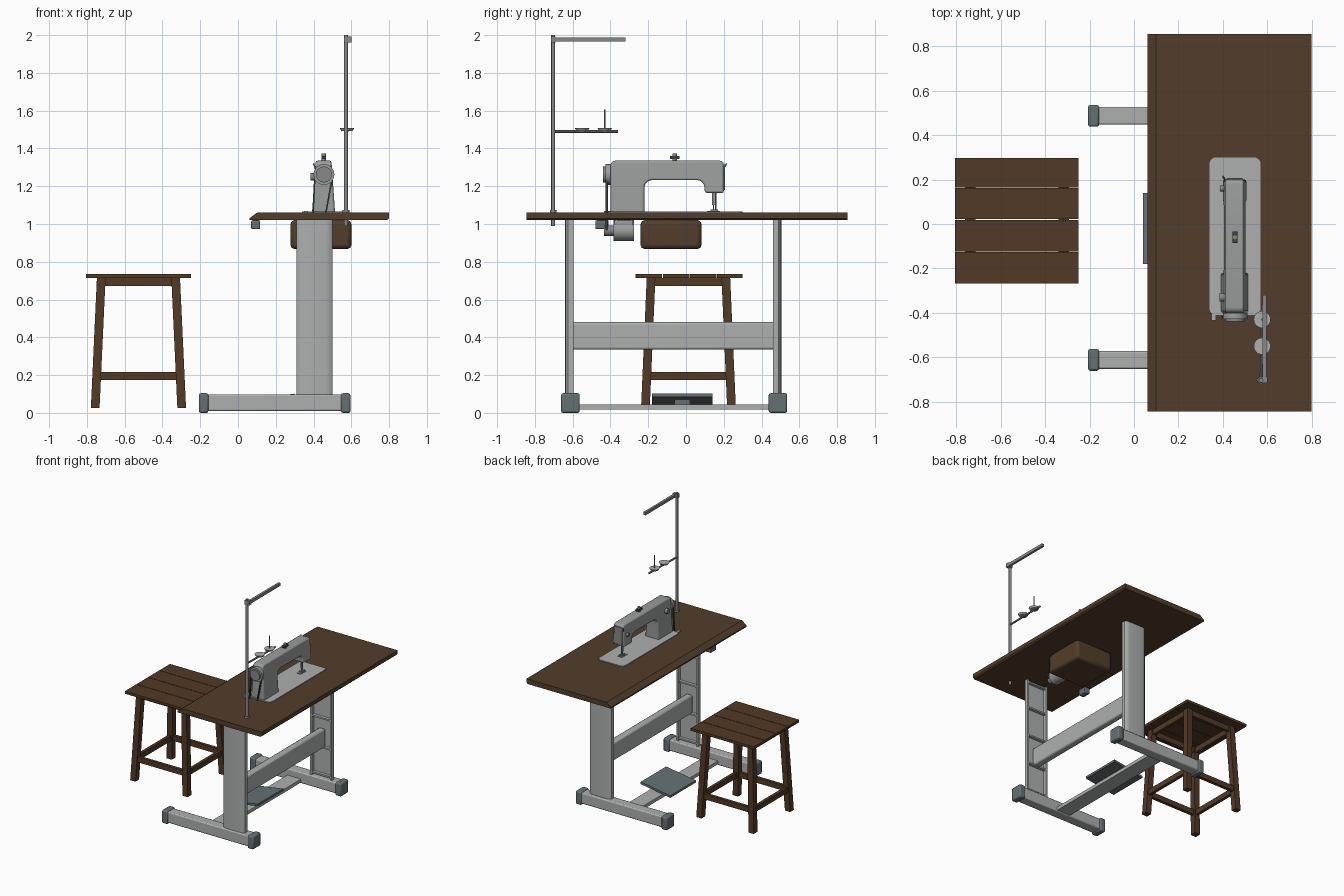
import bpy, bmesh, math
from mathutils import Vector

if "Cube" in bpy.data.objects:
    bpy.data.objects.remove(bpy.data.objects["Cube"])


def colour(name, rgb):
    m = bpy.data.materials.new(name)
    m.diffuse_color = (*rgb, 1)
    m.use_nodes = True
    m.node_tree.nodes["Principled BSDF"].inputs["Base Color"].default_value = m.diffuse_color
    return m


TABLE = colour("table brown", (0.085, 0.048, 0.024))
WOOD = colour("stool wood", (0.085, 0.042, 0.019))
PAINT = colour("light grey paint", (0.42, 0.43, 0.43))
CAST = colour("machine grey", (0.33, 0.34, 0.34))
RUBBER = colour("blue grey plastic", (0.13, 0.165, 0.175))
STEEL = colour("steel", (0.25, 0.25, 0.25))
BLACK = colour("dark belt", (0.05, 0.05, 0.05))


def finish(name, bm, mat, bevel=0, segs=2, smooth=True):
    bmesh.ops.recalc_face_normals(bm, faces=bm.faces[:])
    me = bpy.data.meshes.new(name)
    bm.to_mesh(me)
    bm.free()
    ob = bpy.data.objects.new(name, me)
    bpy.context.collection.objects.link(ob)
    me.materials.append(mat)
    if bevel:
        mod = ob.modifiers.new("bevel", 'BEVEL')
        mod.width, mod.segments, mod.limit_method = bevel, segs, 'ANGLE'
    if smooth:
        bpy.context.view_layer.objects.active = ob
        ob.select_set(True)
        bpy.ops.object.shade_smooth_by_angle(angle=math.radians(35))
        ob.select_set(False)
    return ob


def prism(name, pts, axis, a, b, mat, bevel=0, shape=None):
    """Extrude a 2D profile along an axis; shape optionally remaps vertices."""
    place = {'x': lambda u, v, w: (w, u, v), 'y': lambda u, v, w: (u, w, v),
             'z': lambda u, v, w: (u, v, w)}[axis]
    bm = bmesh.new()
    rings = [[bm.verts.new(place(u, v, w)) for u, v in pts] for w in (a, b)]
    bm.faces.new(rings[0])
    bm.faces.new(rings[1][::-1])
    n = len(pts)
    for i in range(n):
        j = (i + 1) % n
        bm.faces.new((rings[0][i], rings[0][j], rings[1][j], rings[1][i]))
    if shape:
        for v in bm.verts:
            v.co = shape(v.co)
    return finish(name, bm, mat, bevel)


def box(name, x, y, z, mat, bevel=0):
    return prism(name, [(x[0], y[0]), (x[1], y[0]), (x[1], y[1]), (x[0], y[1])],
                 'z', *z, mat, bevel)


def beam(name, p, q, wx, wy, mat):
    """Sheared box between two points, with level ends."""
    d = Vector(q) - Vector(p)
    sq = [(-wx, -wy), (wx, -wy), (wx, wy), (-wx, wy)]
    return prism(name, sq, 'z', 0, 1, mat,
                 shape=lambda c: Vector((c.x, c.y, 0)) + Vector(p) + d * c.z)


def rod(name, p, q, r, mat, sides=16, r2=None):
    p, q = Vector(p), Vector(q)
    bm = bmesh.new()
    bmesh.ops.create_cone(bm, cap_ends=True, segments=sides, radius1=r,
                          radius2=r if r2 is None else r2, depth=(q - p).length)
    rot = (q - p).to_track_quat('Z', 'Y')
    for v in bm.verts:
        v.co = rot @ v.co + (p + q) / 2
    return finish(name, bm, mat)


def arc(cx, cy, r, a0, a1, n=5):
    return [(cx + r * math.cos(math.radians(a0 + (a1 - a0) * i / n)),
             cy + r * math.sin(math.radians(a0 + (a1 - a0) * i / n))) for i in range(n + 1)]


# ---- table top with a sloped user edge
prism("table_top", [(0.06, 1.02), (0.79, 1.02), (0.80, 1.03), (0.80, 1.06),
                    (0.10, 1.06), (0.06, 1.03)], 'y', -0.845, 0.855, TABLE)

# ---- table frame: channel legs open to the inside, ribs, feet and caps
for side, outer, inner, foot in (("left", -0.64, -0.595, -0.612), ("right", 0.505, 0.46, 0.487)):
    s = 1 if inner > outer else -1
    prof = [(0.31, inner), (0.31, outer + s * .015), (0.325, outer + s * .003), (0.345, outer),
            (0.465, outer), (0.485, outer + s * .003), (0.50, outer + s * .015), (0.50, inner),
            (0.485, inner), (0.485, outer + s * .018), (0.325, outer + s * .018), (0.325, inner)]
    prism(side + "_leg", prof, 'z', 0.09, 1.02, PAINT)
    for k, z in enumerate((0.11, 0.33, 0.56, 0.79, 1.0)):
        box(f"{side}_leg_rib_{k}", (0.32, 0.49), sorted((outer + s * .015, inner - s * .003)),
            (z, z + 0.012), PAINT)
    box(side + "_foot", (-0.19, 0.58), (foot - 0.04, foot + 0.04), (0.01, 0.097), PAINT, 0.008)
    for end, x in (("front", (-0.207, -0.157)), ("back", (0.545, 0.595))):
        box(f"{side}_foot_cap_{end}", x, (foot - 0.049, foot + 0.049), (0.0, 0.104), RUBBER, 0.01)
box("cross_beam", (0.375, 0.43), (-0.623, 0.487), (0.335, 0.48), PAINT, 0.012)
box("pedal_bar", (0.12, 0.24), (-0.58, 0.45), (0.018, 0.045), PAINT)

# ---- tilted foot pedal on its bracket
prism("pedal", [(0.04, 0.045), (0.30, 0.085), (0.30, 0.102), (0.04, 0.062)], 'x', -0.18, 0.14,
      RUBBER, shape=lambda c: Vector((c.y, c.x, c.z)))
box("pedal_bracket", (0.15, 0.21), (-0.06, 0.02), (0.04, 0.07), RUBBER)

# ---- under-table oil pan, motor and switch
box("oil_pan", (0.278, 0.60), (-0.24, 0.082), (0.868, 1.02), TABLE, 0.02)
rod("motor_body", (0.42, -0.385, 0.965), (0.42, -0.275, 0.965), 0.055, CAST, 24)
box("motor_mount", (0.375, 0.465), (-0.38, -0.28), (0.98, 1.02), CAST, 0.006)
rod("motor_pulley", (0.42, -0.435, 0.965), (0.42, -0.385, 0.965), 0.028, STEEL, 20)
box("switch_box", (0.07, 0.117), (-0.48, -0.41), (0.973, 1.02), RUBBER, 0.006)

# ---- machine bed plate with rounded corners
bed = (arc(0.54, 0.27, 0.03, 0, 90) + arc(0.37, 0.27, 0.03, 90, 180)
       + arc(0.37, -0.38, 0.03, 180, 270) + arc(0.54, -0.38, 0.03, 270, 360))
prism("bed_plate", bed, 'z', 1.055, 1.066, PAINT)
box("needle_plate", (0.435, 0.475), (0.11, 0.18), (1.064, 1.069), STEEL)

# ---- machine body: column, arm and head in one casting, narrower to the top
body = ([(-0.40, 1.06)] + arc(-0.375, 1.31, 0.025, 180, 90) + arc(0.18, 1.315, 0.02, 90, 0)
        + [(0.20, 1.165), (0.10, 1.165)] + arc(0.06, 1.195, 0.037, 0, 90)
        + arc(-0.18, 1.192, 0.04, 90, 180) + [(-0.22, 1.06)])


def taper(c):
    half = 0.061 - 0.07 * (c.z - 1.06)
    return Vector((0.453 + half * c.x, c.y, c.z))


prism("machine_body", body, 'x', -1, 1, CAST, 0.009, taper)
box("face_plate", (0.417, 0.489), (0.197, 0.207), (1.18, 1.315), STEEL, 0.003)
rod("needle_bar", (0.455, 0.145, 1.10), (0.455, 0.145, 1.18), 0.007, STEEL, 12)
rod("needle", (0.455, 0.145, 1.066), (0.455, 0.145, 1.10), 0.003, STEEL, 8)
box("presser_foot", (0.443, 0.467), (0.13, 0.17), (1.07, 1.078), STEEL)
rod("presser_rod", (0.455, 0.158, 1.075), (0.455, 0.158, 1.18), 0.004, STEEL, 8)
rod("thread_dial", (0.42, 0.16, 1.25), (0.388, 0.16, 1.25), 0.013, STEEL, 16)
rod("stitch_dial", (0.41, -0.33, 1.25), (0.385, -0.33, 1.25), 0.02, STEEL, 20)
rod("take_up_lever", (0.415, 0.19, 1.28), (0.40, 0.215, 1.32), 0.004, STEEL, 8)

# ---- bobbin winder on top
rod("winder_post", (0.455, -0.06, 1.33), (0.455, -0.06, 1.373), 0.012, STEEL, 16)
beam("winder_lever", (0.455, -0.06, 1.345), (0.455, -0.06, 1.36), 0.012, 0.026, BLACK)

# ---- hand wheel and drive belt with guard
rod("wheel_rim", (0.455, -0.427, 1.262), (0.455, -0.40, 1.262), 0.055, CAST, 32)
rod("wheel_hub", (0.455, -0.44, 1.262), (0.455, -0.42, 1.262), 0.042, STEEL, 32)
for k, (top, low) in enumerate(((0.407, 0.392), (0.50, 0.448))):
    beam(f"belt_{k}", (low, -0.42, 0.965), (top, -0.42, 1.25), 0.004, 0.006, BLACK)
box("bed_hinge", (0.35, 0.37), (-0.435, -0.40), (1.058, 1.068), PAINT)

# ---- thread stand
rod("stand_post", (0.572, -0.703, 0.99), (0.572, -0.703, 2.0), 0.0105, STEEL, 12)
rod("stand_base", (0.572, -0.703, 1.058), (0.572, -0.703, 1.075), 0.018, STEEL, 16)
beam("thread_arm", (0.587, -0.515, 1.965), (0.587, -0.515, 1.988), 0.009, 0.196, STEEL)
box("thread_arm_clamp", (0.56, 0.60), (-0.716, -0.69), (1.96, 1.993), STEEL)
rod("spool_arm", (0.572, -0.71, 1.49), (0.578, -0.36, 1.49), 0.007, STEEL, 10)
for k, y in enumerate((-0.55, -0.43)):
    rod(f"spool_plate_{k}", (0.577, y, 1.493), (0.577, y, 1.507), 0.03, PAINT, 24, 0.038)
rod("spool_pin", (0.577, -0.43, 1.50), (0.577, -0.43, 1.605), 0.005, STEEL, 10)

# ---- stool seat planks
edges = (-0.27, -0.125, 0.02, 0.163, 0.30)
for k in range(4):
    box(f"seat_plank_{k}", (-0.805, -0.25), (edges[k] + .002, edges[k + 1] - .002),
        (0.715, 0.735), WOOD)

# ---- stool legs, aprons and stretchers about the stool centre
CX, CY = -0.527, 0.013
for i in (-1, 1):
    for j in (-1, 1):
        beam(f"stool_leg_{i + 1}{j + 1}", (CX + i * .229, CY + j * .228, 0.025),
             (CX + i * .197, CY + j * .198, 0.715), 0.023, 0.023, WOOD)
    for part, r, z in (("apron", 0.199, (0.672, 0.715)), ("stretcher", 0.222, (0.175, 0.217))):
        box(f"stool_{part}_x{i + 1}", (CX - r, CX + r),
            (CY + i * r - .012, CY + i * r + .012), z, WOOD)
        box(f"stool_{part}_y{i + 1}", (CX + i * r - .012, CX + i * r + .012),
            (CY - r, CY + r), z, WOOD)
